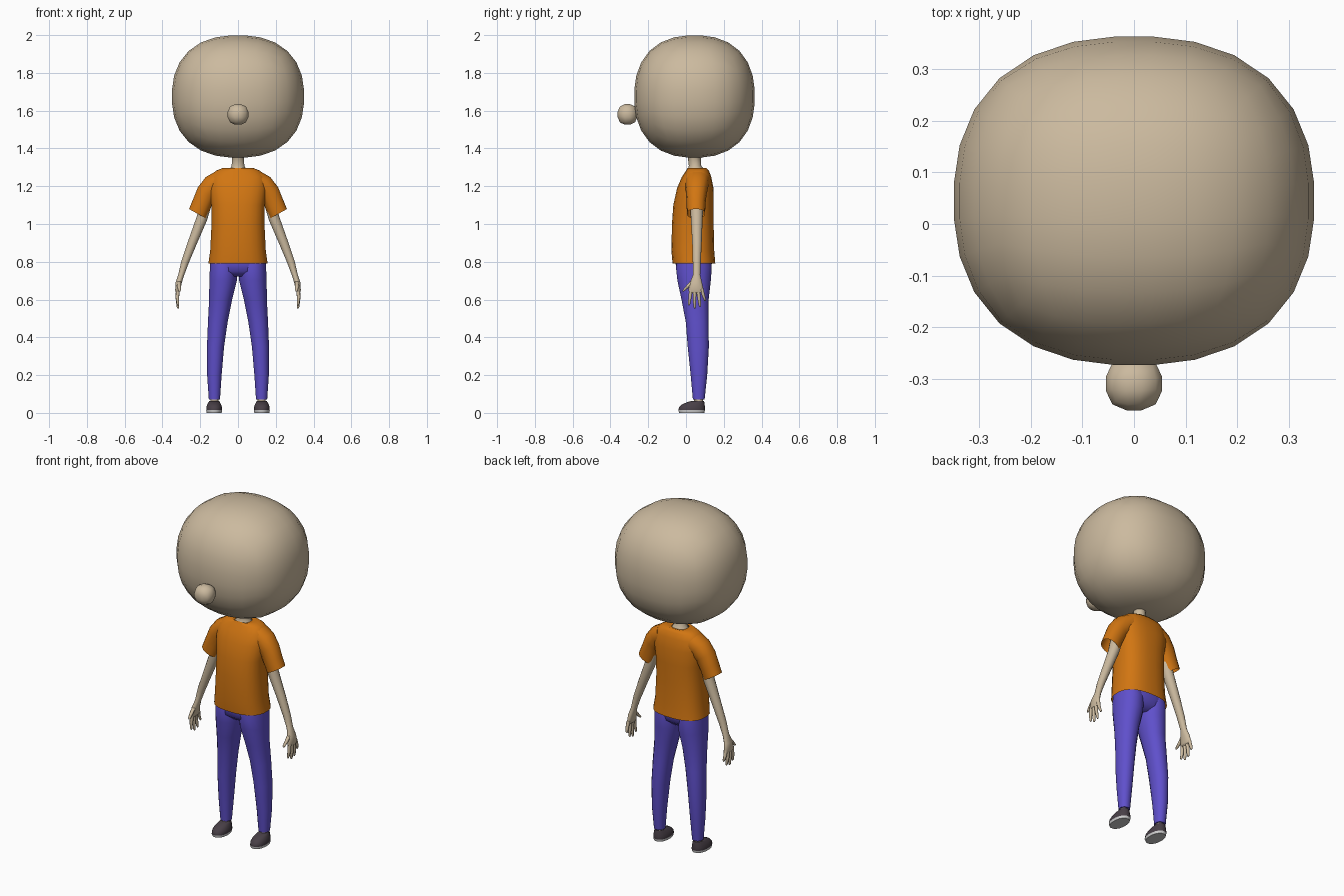
import bpy, bmesh
from math import sin, cos, pi, radians


def material(name, rgb):
    m = bpy.data.materials.new(name)
    m.diffuse_color = (*rgb, 1)
    return m


SKIN = material("skin", (0.60, 0.49, 0.345))
ORANGE = material("orange cloth", (0.64, 0.18, 0.006))
PURPLE = material("purple cloth", (0.115, 0.08, 0.60))
DARK = material("dark shoe", (0.065, 0.05, 0.062))
PALE = material("pale sole", (0.60, 0.60, 0.60))


def power(v, p):
    return (1 if v >= 0 else -1) * abs(v) ** (2 / p)


def loft(bm, rings, n=16, p=2.0, start=True, end=True):
    """Skin rings of (cx, cy, cz, rx, ry, tilt in degrees about y)."""
    loops = []
    for cx, cy, cz, rx, ry, tilt in rings:
        t = radians(tilt)
        loop = []
        for i in range(n):
            a = 2 * pi * (i + 0.5) / n
            u, v = rx * power(cos(a), p), ry * power(sin(a), p)
            loop.append(bm.verts.new((cx + u * cos(t), cy + v, cz + u * sin(t))))
        loops.append(loop)
    for a, b in zip(loops, loops[1:]):
        for i in range(n):
            j = (i + 1) % n
            bm.faces.new((a[i], a[j], b[j], b[i]))
    if start:
        bm.faces.new(loops[0][::-1])
    if end:
        bm.faces.new(loops[-1])


def finish(name, bm, mats, mirror=False, angle=50):
    bmesh.ops.recalc_face_normals(bm, faces=bm.faces)
    me = bpy.data.meshes.new(name)
    bm.to_mesh(me)
    bm.free()
    for m in mats:
        me.materials.append(m)
    ob = bpy.data.objects.new(name, me)
    bpy.context.collection.objects.link(ob)
    bpy.ops.object.select_all(action='DESELECT')
    ob.select_set(True)
    bpy.context.view_layer.objects.active = ob
    bpy.ops.object.shade_smooth_by_angle(angle=radians(angle))
    if mirror:
        mod = ob.modifiers.new("mirror", 'MIRROR')
        mod.use_mirror_merge = False
    return ob


def rounded_block(name, centre, radii, cuts, p):
    """Subdivided cube pushed out to a soft, slightly boxy ball."""
    bm = bmesh.new()
    bmesh.ops.create_cube(bm, size=2)
    bmesh.ops.subdivide_edges(bm, edges=bm.edges[:], cuts=cuts, use_grid_fill=True)
    for v in bm.verts:
        q = [sin(c * pi / 4) / cos(c * pi / 4) for c in v.co]
        s = sum(abs(c) ** p for c in q) ** (1 / p)
        v.co = [o + r * c / s for o, r, c in zip(centre, radii, q)]
    finish(name, bm, [SKIN], angle=80)


def span(z, rx, y0, y1, cx=0):
    """Level ring given by its front and back."""
    return (cx, (y0 + y1) / 2, z, rx, (y1 - y0) / 2, 0)


# Head and nose
rounded_block("head", (0, 0.045, 1.675), (0.351, 0.32, 0.325), 6, 2.35)
rounded_block("nose", (0, -0.31, 1.58), (0.056, 0.053, 0.056), 2, 2.5)

# Neck
bm = bmesh.new()
loft(bm, [span(1.27, 0.06, 0.0, 0.105), span(1.29, 0.045, 0.01, 0.095),
          span(1.31, 0.035, 0.015, 0.08), span(1.35, 0.034, 0.01, 0.08),
          span(1.39, 0.05, -0.01, 0.12)], n=10)
finish("neck", bm, [SKIN])

# Shirt body, open at the hem and neck
bm = bmesh.new()
loft(bm, [span(0.79, 0.158, -0.072, 0.156), span(0.86, 0.148, -0.078, 0.150),
          span(1.0, 0.141, -0.075, 0.147), span(1.1, 0.142, -0.068, 0.147),
          span(1.19, 0.155, -0.048, 0.146), span(1.25, 0.148, -0.022, 0.134),
          span(1.282, 0.118, 0.0, 0.122), span(1.297, 0.08, 0.008, 0.108),
          span(1.292, 0.045, 0.012, 0.092)], n=24, p=2.5, start=False, end=False)
finish("shirt_body", bm, [ORANGE], angle=80)

# Sleeves
bm = bmesh.new()
loft(bm, [(0.09, 0.06, 1.225, 0.062, 0.066, 58), (0.13, 0.058, 1.205, 0.061, 0.062, 46),
          (0.168, 0.055, 1.162, 0.056, 0.055, 35), (0.193, 0.053, 1.105, 0.053, 0.05, 29),
          (0.214, 0.053, 1.054, 0.053, 0.048, 29)], n=14, p=2.2, end=False)
finish("sleeve", bm, [ORANGE], mirror=True, angle=70)

# Arms running into the palms
bm = bmesh.new()
loft(bm, [(0.172, 0.056, 1.1, 0.032, 0.036, 24), (0.191, 0.057, 1.03, 0.030, 0.032, 22),
          (0.242, 0.058, 0.9, 0.025, 0.026, 20), (0.28, 0.057, 0.8, 0.021, 0.022, 17),
          (0.301, 0.056, 0.73, 0.016, 0.020, 12), (0.314, 0.053, 0.69, 0.017, 0.033, 5),
          (0.319, 0.053, 0.65, 0.014, 0.042, 0), (0.32, 0.054, 0.638, 0.010, 0.038, 0)], n=12)
# Fingers: y and z at root and tip
for y0, z0, y1, z1 in ((0.026, 0.65, 0.016, 0.568), (0.045, 0.65, 0.046, 0.552),
                       (0.064, 0.65, 0.074, 0.56), (0.083, 0.655, 0.1, 0.592)):
    ym, zm = (y0 + y1) / 2, (z0 + z1) / 2
    loft(bm, [(0.319, y0, z0, 0.011, 0.011, 0), (0.321, ym, zm, 0.0095, 0.009, 0),
              (0.318, y1, z1 + 0.008, 0.007, 0.007, 0), (0.317, y1, z1, 0.003, 0.003, 0)], n=8)
# Thumb
loft(bm, [(0.312, 0.035, 0.695, 0.011, 0.016, 0), (0.312, 0.008, 0.668, 0.010, 0.012, 0),
          (0.31, -0.01, 0.65, 0.008, 0.009, 0), (0.31, -0.016, 0.642, 0.004, 0.004, 0)], n=8)
finish("arm_and_hand", bm, [SKIN], mirror=True, angle=70)

# Trousers: hips, then legs
bm = bmesh.new()
loft(bm, [span(0.86, 0.14, -0.055, 0.135), span(0.79, 0.149, -0.056, 0.138),
          span(0.75, 0.14, -0.05, 0.128), span(0.722, 0.08, -0.015, 0.095)], n=20, p=2.4)
finish("trouser_hips", bm, [PURPLE], angle=70)
bm = bmesh.new()
loft(bm, [span(0.83, 0.068, -0.045, 0.13, 0.078), span(0.77, 0.073, -0.055, 0.138, 0.077),
          span(0.7, 0.074, -0.047, 0.133, 0.079), span(0.6, 0.062, -0.025, 0.121, 0.092),
          span(0.48, 0.053, -0.002, 0.12, 0.107), span(0.35, 0.046, 0.008, 0.122, 0.119),
          span(0.2, 0.039, 0.024, 0.113, 0.125), span(0.07, 0.030, 0.036, 0.099, 0.125)],
     n=16, p=2.15)
finish("trouser_leg", bm, [PURPLE], mirror=True)

# Ankles
bm = bmesh.new()
loft(bm, [span(0.04, 0.023, 0.042, 0.09, 0.125), span(0.09, 0.023, 0.042, 0.09, 0.125)], n=10)
finish("ankle", bm, [SKIN], mirror=True)

# Shoes with a pale sole below the welt
bm = bmesh.new()
loft(bm, [span(0.0, 0.040, -0.037, 0.098, 0.126), span(0.014, 0.043, -0.042, 0.102, 0.126),
          span(0.03, 0.042, -0.038, 0.101, 0.126), span(0.045, 0.037, -0.022, 0.1, 0.126),
          span(0.056, 0.031, 0.004, 0.098, 0.126), span(0.064, 0.026, 0.03, 0.096, 0.126)],
     n=16, p=2.2)
for f in bm.faces:
    f.material_index = 1 if f.calc_center_median().z < 0.012 else 0
finish("shoe", bm, [DARK, PALE], mirror=True)
